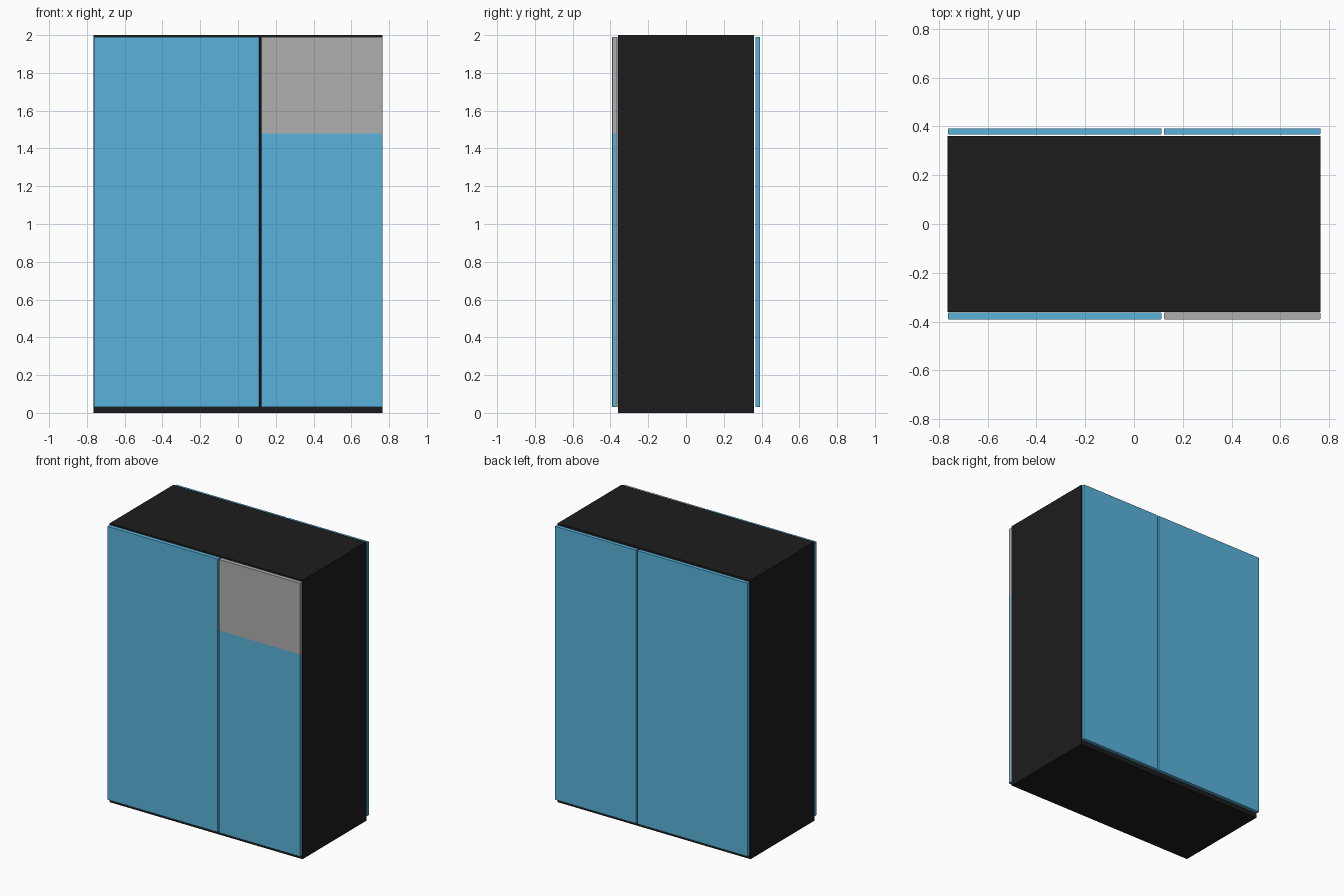
import bpy, bmesh

if "Cube" in bpy.data.objects:
    bpy.data.objects.remove(bpy.data.objects["Cube"])


def material(name, color):
    m = bpy.data.materials.new(name)
    m.diffuse_color = (*color, 1)
    m.use_nodes = True
    m.node_tree.nodes["Principled BSDF"].inputs["Base Color"].default_value = m.diffuse_color
    return m


BLACK = material("black_shell", (0.012, 0.012, 0.012))
BLUE = material("blue_panel", (0.1, 0.45, 0.71))
GREY = material("grey_panel", (0.43, 0.43, 0.43))


def box(name, lo, hi, mats, bevel=0, cuts=(), is_second=None):
    """Box between two corners; cuts split it so faces can take the second material."""
    bm = bmesh.new()
    bmesh.ops.create_cube(bm, size=1)
    for v in bm.verts:
        for i in range(3):
            v.co[i] = lo[i] if v.co[i] < 0 else hi[i]
    if bevel:
        upright = [e for e in bm.edges if abs(e.verts[0].co.z - e.verts[1].co.z) > 0.1]
        bmesh.ops.bevel(bm, geom=upright, offset=bevel, segments=2,
                        profile=0.5, affect='EDGES')
    for co, no in cuts:
        bmesh.ops.bisect_plane(bm, geom=bm.verts[:] + bm.edges[:] + bm.faces[:],
                               plane_co=co, plane_no=no)
    if is_second:
        for f in bm.faces:
            f.material_index = int(is_second(f.calc_center_median()))
    me = bpy.data.meshes.new(name)
    bm.to_mesh(me)
    bm.free()
    for m in mats:
        me.materials.append(m)
    ob = bpy.data.objects.new(name, me)
    bpy.context.collection.objects.link(ob)
    return ob


# Dark cabinet body
box("cabinet_body", (-0.765, -0.361, 0), (0.765, 0.361, 2), [BLACK])

# Panel layout shared by both faces
Z0, Z1 = 0.03, 1.99
WIDE = (-0.763, 0.113)
NARROW = (0.122, 0.765)
FRONT = (-0.391, -0.363)
BACK = (0.367, 0.392)

# Plain blue panels
for name, xs, ys in (("front_wide_panel", WIDE, FRONT),
                     ("back_wide_panel", WIDE, BACK),
                     ("back_narrow_panel", NARROW, BACK)):
    box(name, (xs[0], ys[0], Z0), (xs[1], ys[1], Z1), [BLUE], 0.004)

# Narrow front panel: grey, with the lower front portion blue
SPLIT_Z, SPLIT_Y = 1.48, -0.371
box("front_narrow_panel", (NARROW[0], FRONT[0], Z0), (NARROW[1], FRONT[1], Z1),
    [GREY, BLUE], 0.004,
    cuts=(((0, 0, SPLIT_Z), (0, 0, 1)), ((0, SPLIT_Y, 0), (0, 1, 0))),
    is_second=lambda c: c.z < SPLIT_Z and c.y < SPLIT_Y)
